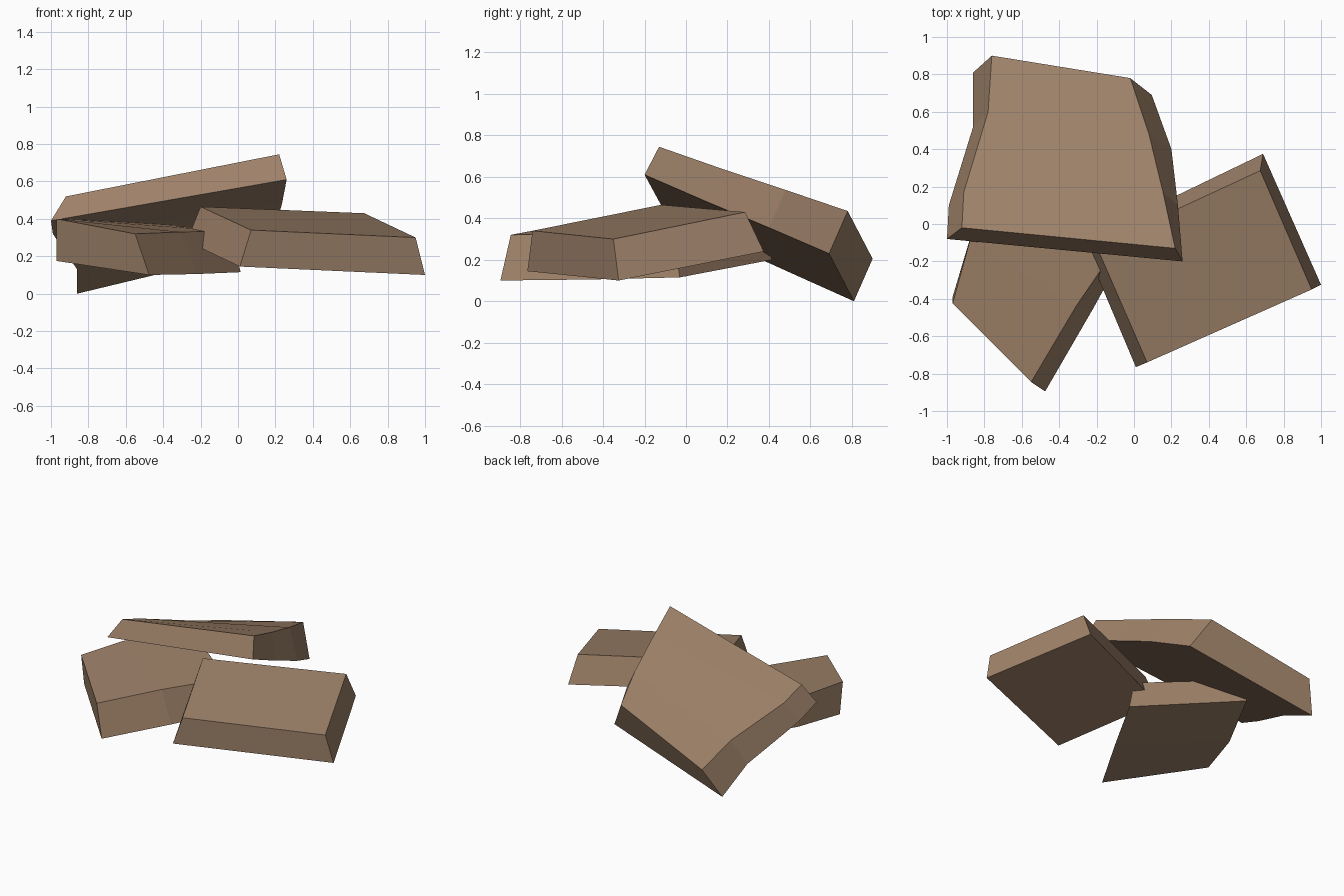
import bpy
import bmesh

# One flat sandstone-brown colour for all the rocks
stone = bpy.data.materials.new("brown_stone")
stone.diffuse_color = (0.34, 0.22, 0.14, 1.0)


def slab(name, stations):
    """Skin a rough slab through four-point cross-sections, front to back.
    Each section: top left, top right, bottom right, bottom left."""
    bm = bmesh.new()
    rings = [[bm.verts.new(p) for p in section] for section in stations]
    for a, b in zip(rings, rings[1:]):
        for i in range(4):
            j = (i + 1) % 4
            bm.faces.new((a[i], a[j], b[j], b[i]))
    bm.faces.new(rings[0])
    bm.faces.new(rings[-1])
    bmesh.ops.recalc_face_normals(bm, faces=bm.faces[:])
    mesh = bpy.data.meshes.new(name)
    bm.to_mesh(mesh)
    bm.free()
    mesh.materials.append(stone)
    obj = bpy.data.objects.new(name, mesh)
    bpy.context.collection.objects.link(obj)
    return obj


# Large slab leaning on top of the other two
slab("top_slab", [
    [(-0.92, -0.02, 0.52), (0.22, -0.13, 0.745), (0.26, -0.20, 0.61), (-1.0, -0.08, 0.39)],
    [(-0.91, 0.17, 0.455), (0.155, 0.17, 0.64), (0.235, 0.10, 0.48), (-0.99, 0.10, 0.32)],
    [(-0.78, 0.60, 0.31), (0.08, 0.48, 0.537), (0.20, 0.40, 0.355), (-0.86, 0.52, 0.13)],
    [(-0.76, 0.90, 0.205), (-0.02, 0.78, 0.435), (0.095, 0.69, 0.23), (-0.86, 0.81, 0.0)],
])

# Squarish slab on the right
slab("right_slab", [
    [(0.07, -0.74, 0.34), (0.95, -0.35, 0.30), (1.0, -0.325, 0.10), (0.01, -0.765, 0.145)],
    [(-0.20, -0.12, 0.465), (0.675, 0.285, 0.43), (0.69, 0.375, 0.24), (-0.275, -0.09, 0.28)],
])

# Smaller slab at the front left, running under the top slab
slab("left_slab", [
    [(-0.97, -0.425, 0.40), (-0.55, -0.845, 0.32), (-0.475, -0.895, 0.10), (-0.97, -0.39, 0.175)],
    [(-0.875, -0.08, 0.395), (-0.31, -0.44, 0.33), (-0.22, -0.455, 0.105), (-0.87, -0.055, 0.185)],
    [(-0.65, 0.36, 0.395), (-0.05, -0.06, 0.335), (0.015, -0.03, 0.115), (-0.625, 0.415, 0.20)],
])
